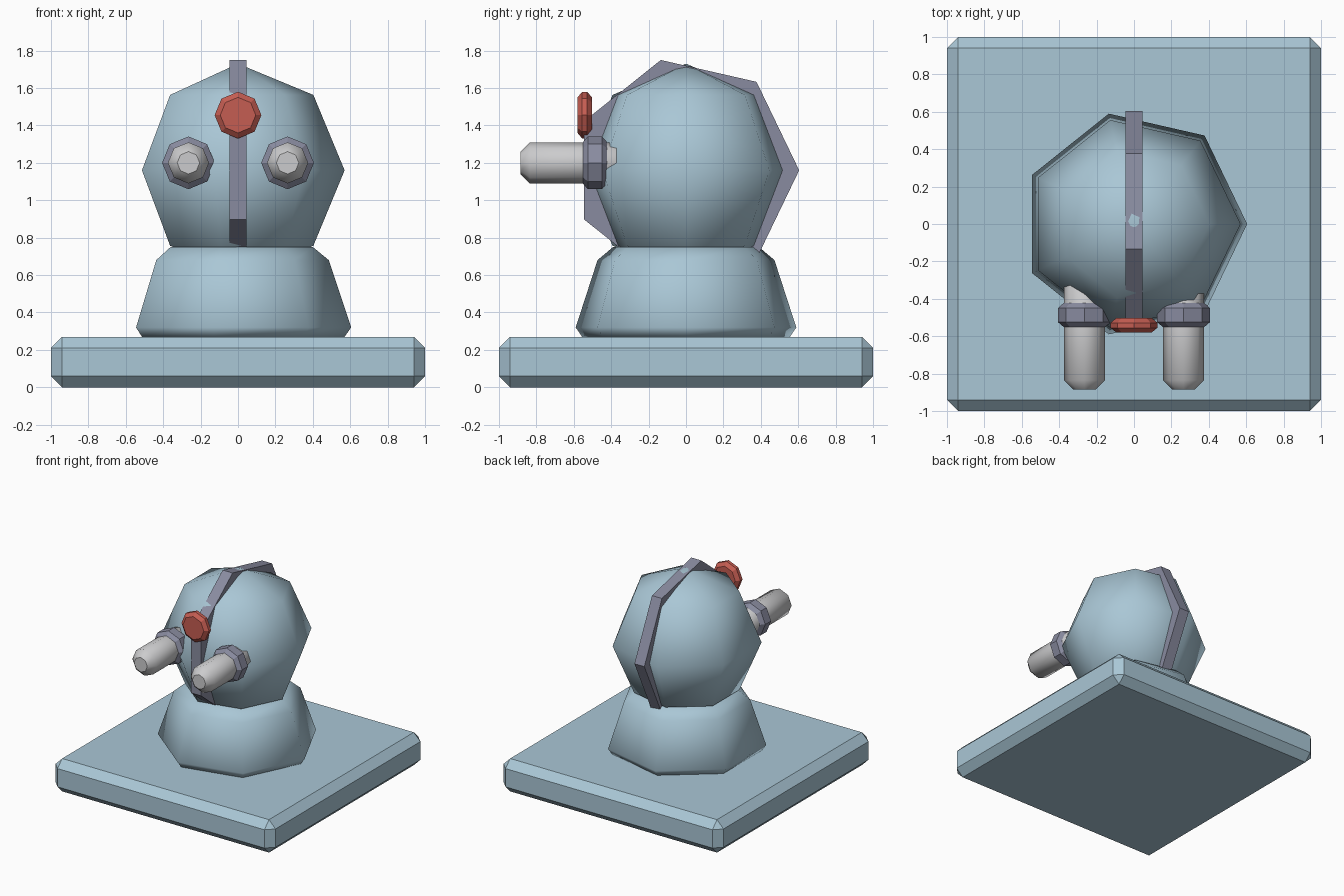
import bpy, bmesh, math

if "Cube" in bpy.data.objects:
    bpy.data.objects.remove(bpy.data.objects["Cube"])


def material(name, color):
    m = bpy.data.materials.new(name)
    m.diffuse_color = (*color, 1)
    m.use_nodes = True
    m.node_tree.nodes["Principled BSDF"].inputs["Base Color"].default_value = m.diffuse_color
    return m


BLUE = material("pale blue", (0.40, 0.57, 0.67))
GREY = material("violet grey", (0.25, 0.26, 0.35))
SILVER = material("silver", (0.60, 0.60, 0.61))
RED = material("red", (0.56, 0.11, 0.085))


def finish(name, bm, mat, smooth_angle=0):
    bmesh.ops.remove_doubles(bm, verts=bm.verts, dist=1e-5)
    bmesh.ops.recalc_face_normals(bm, faces=bm.faces)
    for f in bm.faces:
        f.smooth = smooth_angle > 0
    me = bpy.data.meshes.new(name)
    bm.to_mesh(me)
    bm.free()
    if smooth_angle:
        me.set_sharp_from_angle(angle=math.radians(smooth_angle))
    me.materials.append(mat)
    ob = bpy.data.objects.new(name, me)
    bpy.context.collection.objects.link(ob)
    return ob


def turned(name, profile, sides, axis, mat, centre=(0, 0, 0), smooth_angle=0):
    """Spin a (radius, height) profile around the given axis, with end caps."""
    place = {"z": lambda u, v, h: (u, v, h),
             "y": lambda u, v, h: (u, h, v),
             "x": lambda u, v, h: (h, u, v)}[axis]
    bm = bmesh.new()
    rings = []
    for r, h in profile:
        ring = []
        for i in range(sides):
            a = 2 * math.pi * i / sides
            p = place(r * math.cos(a), r * math.sin(a), h)
            ring.append(bm.verts.new([p[k] + centre[k] for k in range(3)]))
        rings.append(ring)
    for low, high in zip(rings, rings[1:]):
        for i in range(sides):
            j = (i + 1) % sides
            bm.faces.new((low[i], low[j], high[j], high[i]))
    bm.faces.new(rings[0])
    bm.faces.new(rings[-1])
    return finish(name, bm, mat, smooth_angle)


# square base with chamfered edges
bm = bmesh.new()
bmesh.ops.create_cube(bm, size=1)
for v in bm.verts:
    v.co = (v.co.x * 2, v.co.y * 2, (v.co.z + 0.5) * 0.27)
bmesh.ops.bevel(bm, geom=bm.edges[:], offset=0.06, segments=1, affect="EDGES")
finish("base", bm, BLUE)

# seven-sided neck
turned("neck", [(0.57, 0.27), (0.605, 0.32), (0.485, 0.68), (0.40, 0.75)],
       7, "z", BLUE, smooth_angle=65)

# seven-sided ball head
bm = bmesh.new()
bmesh.ops.create_uvsphere(bm, u_segments=7, v_segments=4, radius=0.57)
a0 = max(bm.verts, key=lambda v: v.co.x).co.copy()
turn = -math.atan2(a0.y, a0.x)          # put one corner on +x
for v in bm.verts:
    x, y = v.co.x, v.co.y
    v.co.x = x * math.cos(turn) - y * math.sin(turn)
    v.co.y = x * math.sin(turn) + y * math.cos(turn)
    v.co.z += 1.16
finish("head", bm, BLUE, smooth_angle=80)

# crest band over the head
turned("crest", [(0.605, -0.045), (0.605, 0.045)], 7, "x", GREY, (0, 0, 1.16))

# paired barrels and their collars
for side, x in (("left", -0.265), ("right", 0.265)):
    turned(side + "_barrel", [(0.06, -0.885), (0.11, -0.835), (0.11, -0.32), (0.07, -0.28)],
           8, "y", SILVER, (x, 0, 1.2), smooth_angle=46)
    turned(side + "_collar", [(0.10, -0.56), (0.141, -0.525), (0.141, -0.45), (0.10, -0.412)],
           8, "y", GREY, (x, 0, 1.2))

# red lamp on the forehead
turned("lamp", [(0.095, -0.58), (0.125, -0.555), (0.125, -0.528), (0.095, -0.503)],
       8, "y", RED, (0, 0, 1.455))
